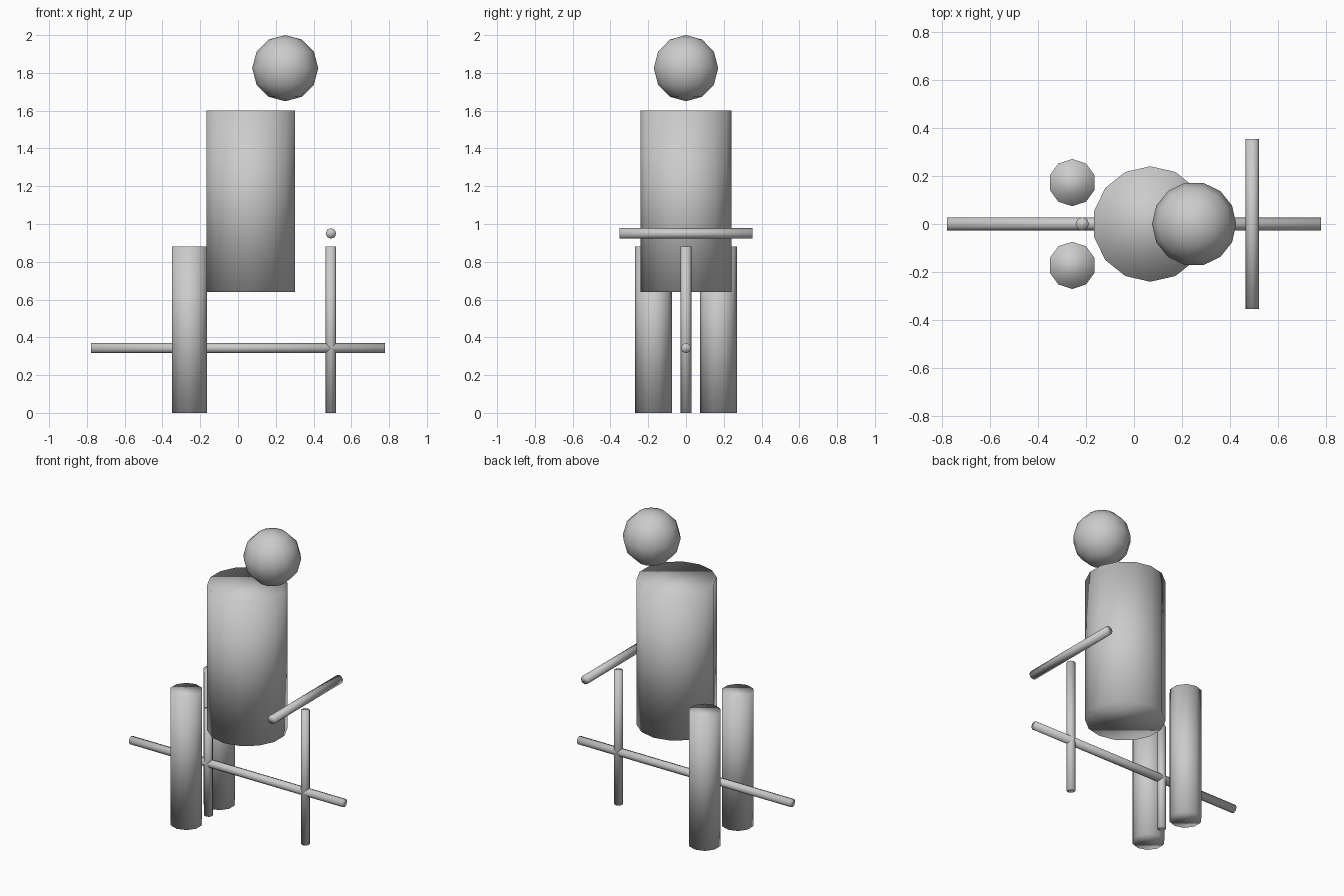
import bpy
from math import pi

if "Cube" in bpy.data.objects:
    bpy.data.objects.remove(bpy.data.objects["Cube"])


def finish(name):
    obj = bpy.context.object
    obj.name = name
    bpy.ops.object.transform_apply(location=False, rotation=True, scale=False)
    # fully smooth, including over the cap edges
    for p in obj.data.polygons:
        p.use_smooth = True
    return obj


def cylinder(name, sides, radius, length, centre, rotation=(0, 0, 0)):
    # first vertex points to +y, so even side counts put vertices on the y axis
    bpy.ops.mesh.primitive_cylinder_add(vertices=sides, radius=radius, depth=length,
                                        location=centre, rotation=rotation)
    return finish(name)


def post(name, sides, radius, height, x, y):
    return cylinder(name, sides, radius, height, (x, y, height / 2))


# Rider: torso, head and two legs
cylinder("torso", 14, 0.24, 0.96, (0.068, 0, 1.12))
bpy.ops.mesh.primitive_uv_sphere_add(segments=14, ring_count=6, radius=0.175,
                                     location=(0.25, 0, 1.825), rotation=(0, 0, pi / 2))
finish("head")
for side, label in ((1, "left"), (-1, "right")):
    post(label + "_leg", 10, 0.098, 0.88, -0.257, side * 0.172)

# Vehicle: long frame bar, two posts and a handlebar
cylinder("frame_bar", 8, 0.027, 1.556, (0, 0, 0.343), (0, pi / 2, 0))
post("front_post", 8, 0.028, 0.88, 0.492, 0)
post("rear_post", 8, 0.028, 0.70, -0.215, 0)
cylinder("handlebar", 8, 0.028, 0.705, (0.492, 0, 0.95), (pi / 2, 0, 0))
